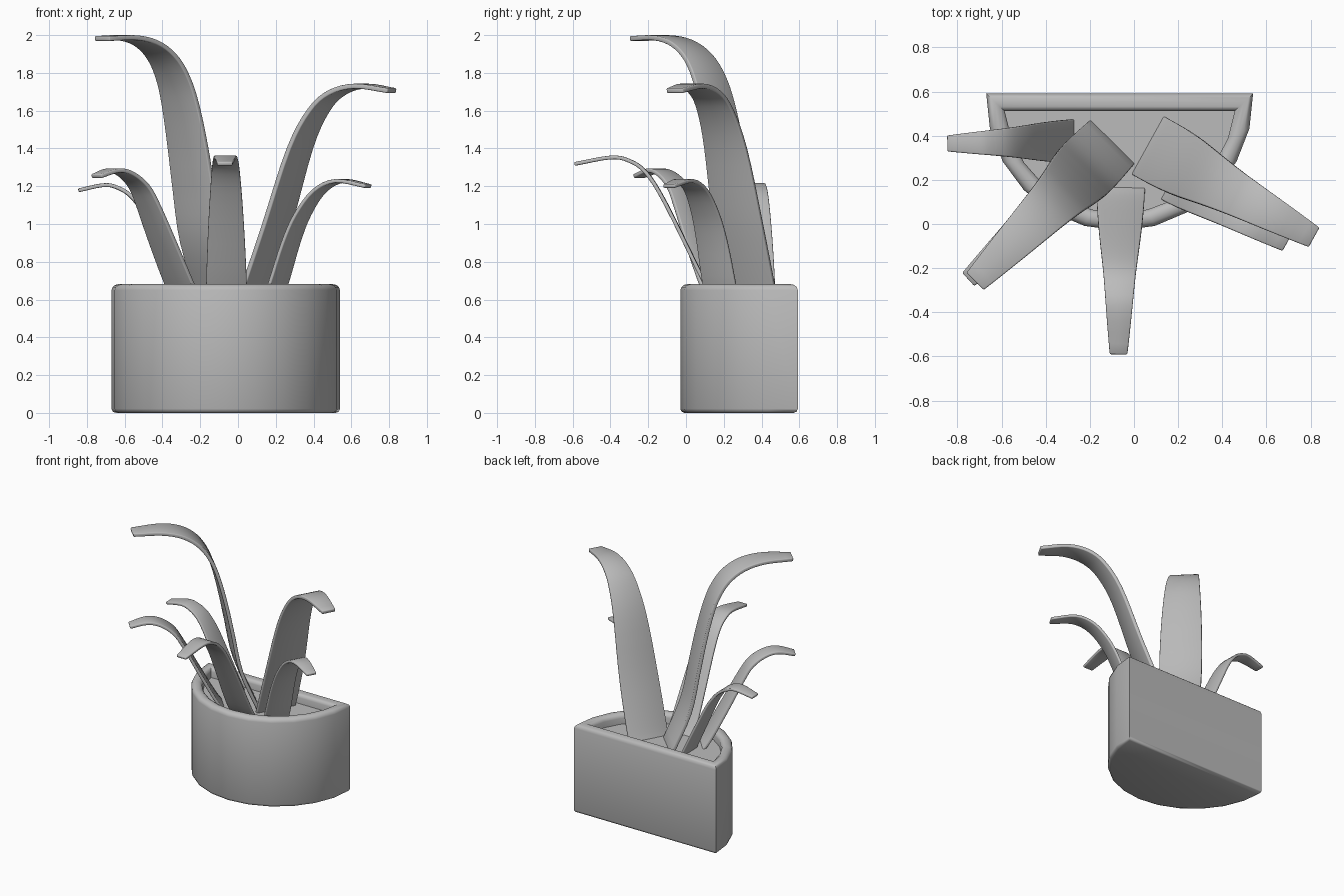
import bpy, bmesh, math
from mathutils import Vector

cube = bpy.data.objects.get("Cube")
if cube:
    bpy.data.objects.remove(cube, do_unlink=True)

grey = bpy.data.materials.new("plain_grey")
grey.use_nodes = True
COLOUR = (0.5, 0.5, 0.5, 1)
grey.diffuse_color = COLOUR
grey.node_tree.nodes["Principled BSDF"].inputs["Base Color"].default_value = COLOUR


def finish(name, bm, angle):
    bmesh.ops.recalc_face_normals(bm, faces=bm.faces)
    mesh = bpy.data.meshes.new(name)
    bm.to_mesh(mesh)
    bm.free()
    mesh.materials.append(grey)
    obj = bpy.data.objects.new(name, mesh)
    bpy.context.collection.objects.link(obj)
    bpy.ops.object.select_all(action="DESELECT")
    obj.select_set(True)
    bpy.context.view_layer.objects.active = obj
    bpy.ops.object.shade_smooth_by_angle(angle=math.radians(angle))
    return obj


# Half-round pot: stacked outlines, each inset from the outer wall
CX, CY, RADIUS, BACK, SIDES = -0.065, 0.575, 0.605, 0.592, 12


def outline(bm, inset, z):
    r = RADIUS - inset
    start = math.asin((BACK - inset - CY) / r)
    sweep = math.pi + 2 * start
    angles = [start - sweep * i / SIDES for i in range(SIDES + 1)]
    return [bm.verts.new((CX + r * math.cos(a), CY + r * math.sin(a), z)) for a in angles]


def bridge(bm, a, b):
    n = len(a)
    for i in range(n):
        j = (i + 1) % n
        bm.faces.new((a[i], a[j], b[j], b[i]))


WALL, HEIGHT, SOIL = 0.08, 0.682, 0.605
profile = [(0.022, 0), (0.006, 0.007), (0, 0.022)]
for k in range(7):
    a = math.pi * k / 6
    profile.append((WALL / 2 * (1 - math.cos(a)), HEIGHT - 0.032 * (1 - math.sin(a))))
profile.append((WALL, SOIL - 0.02))

bm = bmesh.new()
rings = [outline(bm, inset, z) for inset, z in profile]
for lower, upper in zip(rings, rings[1:]):
    bridge(bm, lower, upper)
bm.faces.new(rings[0])
bm.faces.new(rings[-1])
finish("pot", bm, 45)

# Soil bed
bm = bmesh.new()
bottom, top = outline(bm, WALL - 0.005, SOIL - 0.015), outline(bm, WALL - 0.005, SOIL)
bridge(bm, bottom, top)
bm.faces.new(bottom)
bm.faces.new(top)
finish("soil", bm, 30)


# Leaves: tapered ribbons that rise, then arch over towards the tip
def spline(points, steps=4):
    pts = [Vector(p) for p in points]
    pts = [2 * pts[0] - pts[1]] + pts + [2 * pts[-1] - pts[-2]]
    out = []
    for a, b, c, d in zip(pts, pts[1:], pts[2:], pts[3:]):
        for s in range(steps):
            t = s / steps
            out.append(0.5 * (2 * b + (c - a) * t + (2 * a - 5 * b + 4 * c - d) * t * t
                              + (3 * b - a - 3 * c + d) * t ** 3))
    return out + [pts[-2]]


def leaf(name, base, tip, widths, path, thickness):
    base, tip = Vector(base), Vector(tip)
    span = tip - base
    side = Vector((-span.y, span.x)).normalized()
    curve = spline(path)
    lengths = [0]
    for p, q in zip(curve, curve[1:]):
        lengths.append(lengths[-1] + math.hypot((q.x - p.x) * span.length, q.y - p.y))
    bm = bmesh.new()
    rows = []
    for p, run in zip(curve, lengths):
        f = run / lengths[-1]
        w0, w1, w2 = widths
        half = ((1 - f) ** 2 * w0 + 2 * f * (1 - f) * w1 + f * f * w2) / 2
        mid = base + span * p.x
        rows.append([bm.verts.new((*(mid + side * s * half), p.y)) for s in (-1, 0, 1)])
    for a, b in zip(rows, rows[1:]):
        for i in range(2):
            bm.faces.new((a[i], a[i + 1], b[i + 1], b[i]))
    obj = finish(name, bm, 40)
    solid = obj.modifiers.new("thickness", "SOLIDIFY")
    solid.thickness, solid.offset = thickness, 0
    bevel = obj.modifiers.new("soft_edges", "BEVEL")
    bevel.width, bevel.segments = 0.006, 2
    bevel.limit_method, bevel.angle_limit = "ANGLE", math.radians(50)


# Each path point is (share of the way to the tip, height)
leaf("tall_right_leaf", (-0.1, 0.37), (-0.72, -0.26), (0.28, 0.36, 0.11),
     [(0, 0.58), (0.15, 0.9), (0.22, 1.2), (0.265, 1.4), (0.32, 1.6), (0.38, 1.75),
      (0.47, 1.87), (0.6, 1.95), (0.77, 1.985), (1, 1.982)], 0.026)
leaf("tall_left_leaf", (0.065, 0.355), (0.815, -0.06), (0.3, 0.32, 0.1),
     [(0, 0.58), (0.05, 0.68), (0.19, 1), (0.35, 1.4), (0.48, 1.6), (0.61, 1.695),
      (0.78, 1.73), (1, 1.706)], 0.026)
leaf("front_leaf", (-0.06, 0.17), (-0.07, -0.59), (0.22, 0.2, 0.08),
     [(0, 0.58), (0.1, 0.7), (0.36, 1.1), (0.5, 1.27), (0.62, 1.335), (0.75, 1.352),
      (1, 1.318)], 0.02)
leaf("low_right_leaf", (-0.26, 0.2), (-0.75, -0.25), (0.22, 0.22, 0.08),
     [(0, 0.58), (0.1, 0.68), (0.28, 0.9), (0.44, 1.1), (0.54, 1.2), (0.68, 1.265),
      (0.82, 1.283), (1, 1.253)], 0.022)
leaf("low_left_leaf", (0.17, 0.2), (0.69, -0.09), (0.2, 0.2, 0.072),
     [(0, 0.58), (0.08, 0.68), (0.21, 0.9), (0.33, 1.05), (0.5, 1.175), (0.71, 1.228),
      (1, 1.2)], 0.02)
leaf("side_right_leaf", (-0.27, 0.375), (-0.845, 0.365), (0.2, 0.18, 0.072),
     [(0, 0.58), (0.08, 0.68), (0.26, 0.9), (0.39, 1.05), (0.52, 1.15), (0.66, 1.197),
      (0.78, 1.205), (1, 1.178)], 0.02)
